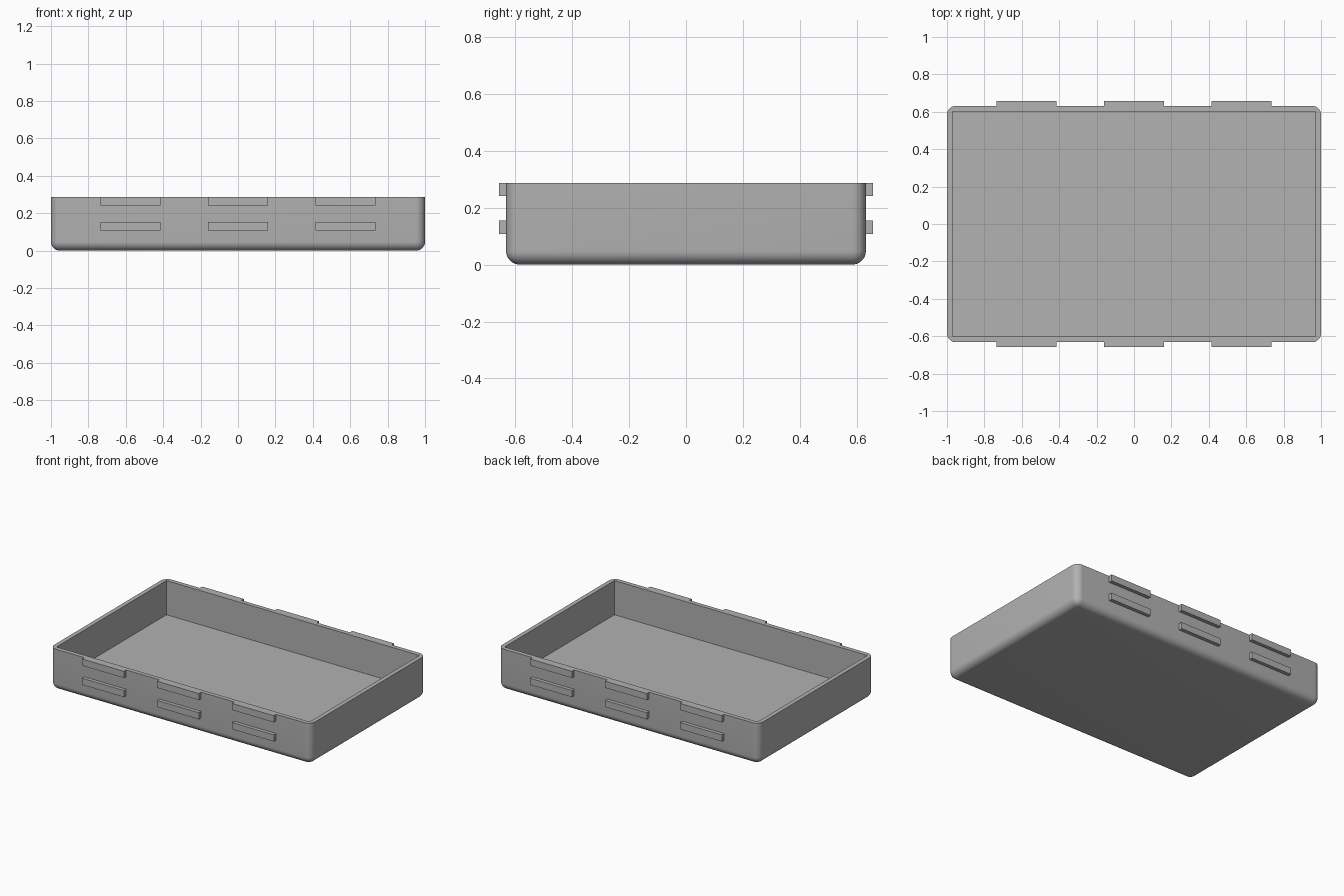
import bpy
import bmesh
import math
from mathutils import Matrix, Vector

if "Cube" in bpy.data.objects:
    bpy.data.objects.remove(bpy.data.objects["Cube"], do_unlink=True)

HALF_X, HALF_Y, HEIGHT = 1.0, 0.632, 0.287
WALL, FLOOR, RADIUS = 0.03, 0.05, 0.048
RIB_LENGTH, RIB_HEIGHT, RIB_DEPTH, RIB_SPACING = 0.32, 0.046, 0.025, 0.575

grey = bpy.data.materials.new("grey plastic")
grey.use_nodes = True
colour = (0.445, 0.445, 0.445, 1)
grey.diffuse_color = colour
grey.node_tree.nodes["Principled BSDF"].inputs["Base Color"].default_value = colour


def box(name, low, high, round_radius=0):
    """Box between two corners, optionally rounded on all edges but the top."""
    low, high = Vector(low), Vector(high)
    bm = bmesh.new()
    bmesh.ops.create_cube(bm, size=1, matrix=Matrix.LocRotScale(
        (low + high) / 2, None, high - low))
    if round_radius:
        edges = [e for e in bm.edges
                 if min(v.co.z for v in e.verts) < high.z - 0.001]
        bmesh.ops.bevel(bm, geom=edges, offset=round_radius, segments=8,
                        profile=0.5, affect='EDGES')
    mesh = bpy.data.meshes.new(name)
    bm.to_mesh(mesh)
    bm.free()
    mesh.materials.append(grey)
    obj = bpy.data.objects.new(name, mesh)
    bpy.context.collection.objects.link(obj)
    return obj


# Rounded tray body, hollowed by a square-cornered cutter
tray = box("tray_body", (-HALF_X, -HALF_Y, 0), (HALF_X, HALF_Y, HEIGHT), RADIUS)
cutter = box("cavity_cutter", (WALL - HALF_X, WALL - HALF_Y, FLOOR),
             (HALF_X - WALL, HALF_Y - WALL, HEIGHT + 0.1))
cutter.hide_render = True
hollow = tray.modifiers.new("hollow", 'BOOLEAN')
hollow.operation = 'DIFFERENCE'
hollow.solver = 'EXACT'
hollow.object = cutter
bpy.ops.object.select_all(action='DESELECT')
bpy.context.view_layer.objects.active = tray
tray.select_set(True)
bpy.ops.object.modifier_apply(modifier=hollow.name)
bpy.data.objects.remove(cutter, do_unlink=True)
bpy.ops.object.shade_smooth_by_angle(angle=math.radians(30))

# Two rows of three ribs on the front and the back
for side, y in (("front", -HALF_Y - RIB_DEPTH), ("back", HALF_Y)):
    for row, top in (("upper", HEIGHT), ("lower", 0.154)):
        for place, step in (("right", -1), ("middle", 0), ("left", 1)):
            x = step * RIB_SPACING
            box(f"{side}_{row}_{place}_rib",
                (x - RIB_LENGTH / 2, y, top - RIB_HEIGHT),
                (x + RIB_LENGTH / 2, y + RIB_DEPTH, top))
